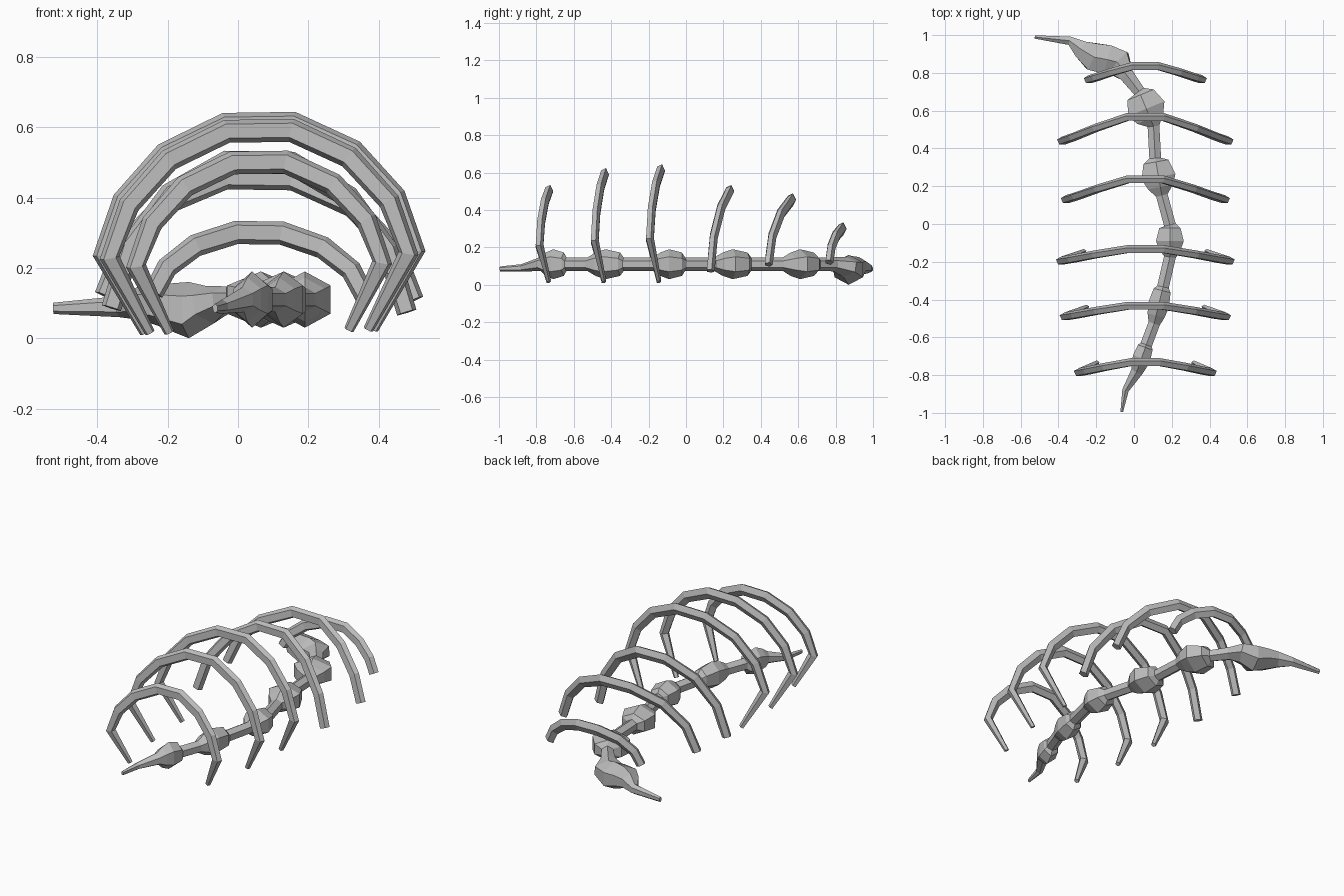
import bpy
import bmesh
from math import cos, sin, pi
from mathutils import Vector

cube = bpy.data.objects.get("Cube")
if cube:
    bpy.data.objects.remove(cube)

bone = bpy.data.materials.new("bone_grey")
bone.use_nodes = True
bone.diffuse_color = (0.5, 0.5, 0.5, 1)
bone.node_tree.nodes["Principled BSDF"].inputs["Base Color"].default_value = (0.5, 0.5, 0.5, 1)


def sweep(name, rings, sides, up):
    """Loft flat-shaded rings (centre, side radius, up radius) along a path."""
    bm = bmesh.new()
    loops = []
    for i, (centre, r_side, r_up) in enumerate(rings):
        before = rings[max(i - 1, 0)][0]
        after = rings[min(i + 1, len(rings) - 1)][0]
        tangent = (after - before).normalized()
        side = tangent.cross(up).normalized()
        top = side.cross(tangent)
        loop = []
        for k in range(sides):
            a = pi / 2 + 2 * pi * k / sides
            loop.append(bm.verts.new(centre + side * cos(a) * r_side + top * sin(a) * r_up))
        loops.append(loop)
    for a, b in zip(loops, loops[1:]):
        for k in range(sides):
            n = (k + 1) % sides
            bm.faces.new((a[k], a[n], b[n], b[k]))
    bm.faces.new(loops[0])
    bm.faces.new(loops[-1])
    bmesh.ops.recalc_face_normals(bm, faces=bm.faces)
    mesh = bpy.data.meshes.new(name)
    bm.to_mesh(mesh)
    bm.free()
    mesh.materials.append(bone)
    obj = bpy.data.objects.new(name, mesh)
    bpy.context.collection.objects.link(obj)


# Ribs: half arch as (width, lean, height) fractions from elbow to crown
ARCH = [(1, 0, 0), (0.87, 0.16, 0.42), (0.6, 0.54, 0.78), (0.215, 1, 1)]
RIB_X = 0.06


def rib(name, y_low, y_top, half, z_low, z_top, hooked):
    right = []
    if hooked:
        right.append((Vector((half * 0.73, y_low + 0.05, 0.02)), 0.015, 0.013))
    for w, lean, h in ARCH:
        p = Vector((half * w, y_low + (y_top - y_low) * lean, z_low + (z_top - z_low) * h))
        right.append((p, 0.03 + 0.005 * h, 0.023))
    left = [(Vector((-p.x, p.y, p.z)), a, b) for p, a, b in reversed(right)]
    # Hooked ribs rise slightly to the left side, open ribs to the right side
    tilt = 0.015 if hooked else -0.015
    rings = [(p + Vector((RIB_X, 0, tilt * p.x)), a, b) for p, a, b in right + left]
    sweep(name, rings, 5, Vector((0, 1, 0)))


rib("rib_1", -0.785, -0.733, 0.35, 0.21, 0.50, True)
rib("rib_2", -0.49, -0.435, 0.425, 0.235, 0.59, True)
rib("rib_3", -0.195, -0.135, 0.445, 0.245, 0.61, True)
rib("rib_4", 0.13, 0.235, 0.42, 0.08, 0.50, False)
rib("rib_5", 0.44, 0.565, 0.44, 0.115, 0.455, False)
rib("rib_6", 0.765, 0.835, 0.30, 0.125, 0.30, False)

# Spine: tapered front tip, five swollen vertebrae, tail
SPINE_Z = 0.11
NECK = 0.036
VERTEBRAE = [  # x, y, side radius, half length
    (0.04, -0.71, 0.055, 0.075),
    (0.13, -0.43, 0.065, 0.10),
    (0.19, -0.09, 0.085, 0.085),
    (0.13, 0.25, 0.105, 0.10),
    (0.065, 0.61, 0.12, 0.10),
]
BULGE = [(-1, 0), (-0.55, 0.6), (0, 1), (0.8, 0.6), (1, 0)]
ends = [(-0.065, -0.99)] + [v[:2] for v in VERTEBRAE] + [(-0.13, 0.88)]

spine = [(Vector((-0.065, -0.995, 0.085)), 0.008, 0.013),
         (Vector((-0.045, -0.88, 0.09)), 0.02, 0.02)]
for i, (x, y, r, length) in enumerate(VERTEBRAE):
    d = Vector((ends[i + 2][0] - ends[i][0], ends[i + 2][1] - ends[i][1], 0)).normalized()
    for t, swell in BULGE:
        centre = Vector((x, y, SPINE_Z)) + d * t * length
        spine.append((centre, NECK + (r - NECK) * swell, NECK + (0.08 - NECK) * swell))

# Tail swelling and curved end spike
spine += [
    (Vector((-0.04, 0.79, 0.11)), 0.045, 0.038),
    (Vector((-0.08, 0.85, 0.095)), 0.085, 0.055),
    (Vector((-0.14, 0.87, 0.08)), 0.09, 0.08),
    (Vector((-0.22, 0.887, 0.095)), 0.085, 0.06),
    (Vector((-0.28, 0.925, 0.10)), 0.055, 0.048),
    (Vector((-0.34, 0.97, 0.09)), 0.026, 0.03),
    (Vector((-0.525, 0.99, 0.085)), 0.010, 0.016),
]
sweep("spine", spine, 6, Vector((0, 0, 1)))
